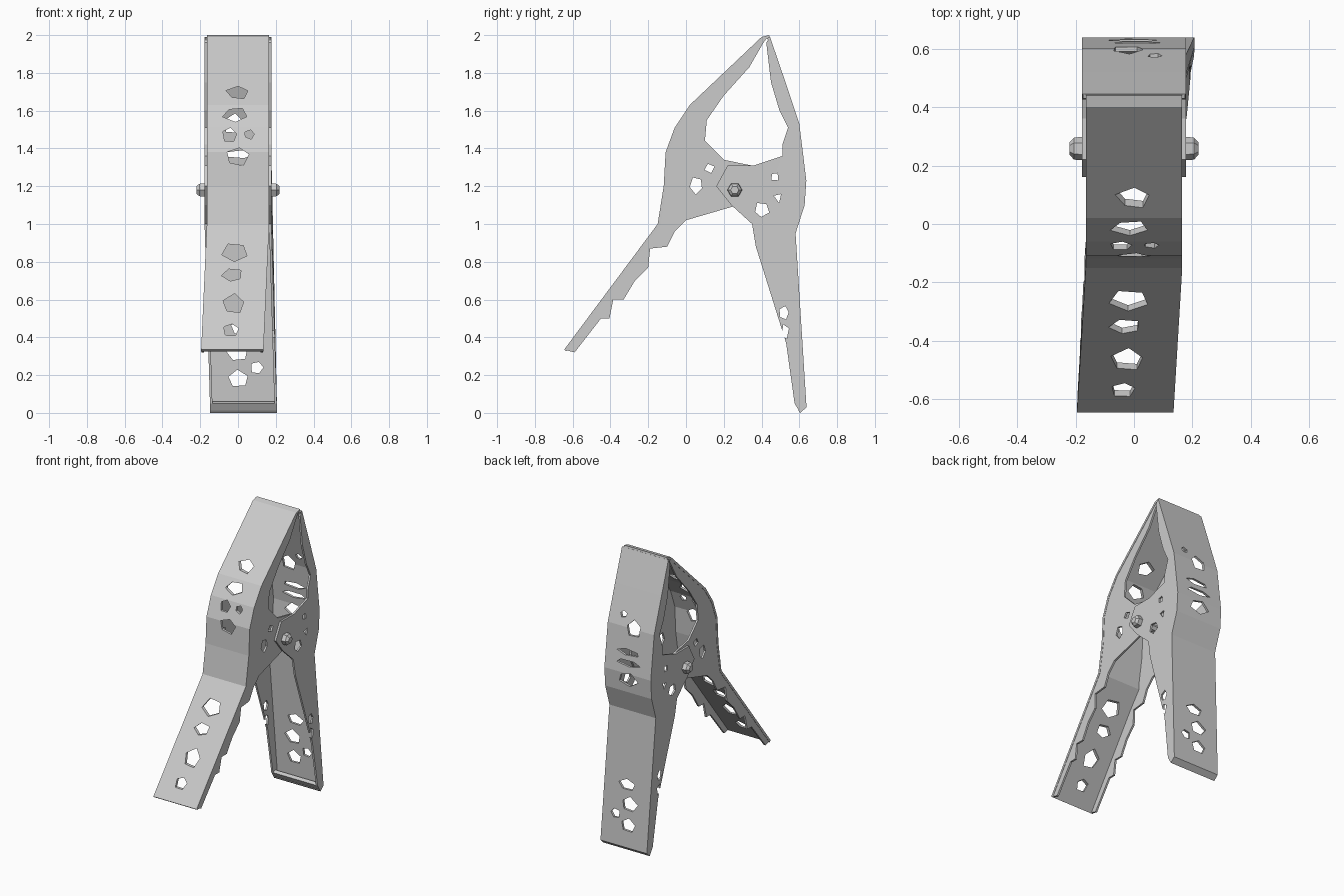
import bpy, bmesh, math, random
from mathutils import Vector

if "Cube" in bpy.data.objects:
    bpy.data.objects.remove(bpy.data.objects["Cube"])
random.seed(4)


def skew(x, y, z):
    # the legs drift slightly sideways below the pivot
    t = max(0.0, 1.0 - z)
    return (x + (-0.045 if y < 0.25 else 0.03) * t, y, z)


def add_object(name, bm, warp=True):
    if warp:
        for v in bm.verts:
            v.co = skew(*v.co)
    bmesh.ops.recalc_face_normals(bm, faces=bm.faces)
    me = bpy.data.meshes.new(name)
    bm.to_mesh(me)
    bm.free()
    ob = bpy.data.objects.new(name, me)
    bpy.context.collection.objects.link(ob)
    return ob


def prism(bm, base, offset):
    n = len(base)
    a = [bm.verts.new(p) for p in base]
    b = [bm.verts.new(Vector(p) + Vector(offset)) for p in base]
    bm.faces.new(a)
    bm.faces.new(b[::-1])
    for i in range(n):
        j = (i + 1) % n
        bm.faces.new((a[i], b[i], b[j], a[j]))


def ragged(u, v, ru, rv, n=5):
    # uneven hole outline
    s = random.uniform(0, 1)
    return [(u + ru * random.uniform(.85, 1.15) * math.cos(s + i * math.tau / n),
             v + rv * random.uniform(.85, 1.15) * math.sin(s + i * math.tau / n))
            for i in range(n)]


def cut(ob, bm):
    cutter = add_object("hole_cutter", bm, False)
    cutter.hide_render = True
    mod = ob.modifiers.new("holes", 'BOOLEAN')
    mod.operation, mod.solver, mod.object = 'DIFFERENCE', 'EXACT', cutter
    bpy.context.view_layer.objects.active = ob
    bpy.ops.object.modifier_apply(modifier=mod.name)
    bpy.data.objects.remove(cutter)


def spine(name, path, half, side, holes):
    # bent strip thickened towards the inside, then pierced
    pts = [Vector(p) for p in path]
    inner = []
    for i, p in enumerate(pts):
        d = (pts[min(i + 1, len(pts) - 1)] - pts[max(i - 1, 0)]).normalized()
        inner.append(p + Vector((d.y, -d.x)) * side * 0.016)
    bm = bmesh.new()
    prism(bm, [(-half, *p) for p in pts + inner[::-1]], (2 * half, 0, 0))
    ob = add_object(name, bm)
    bm = bmesh.new()
    for x, z, rx, rz in holes:
        prism(bm, [(u, -1, v) for u, v in ragged(x, z, rx, rz)], (0, 2, 0))
    cut(ob, bm)


def flange(name, outline, x, thick, holes):
    bm = bmesh.new()
    prism(bm, [(x, *p) for p in outline], (thick, 0, 0))
    ob = add_object(name, bm)
    bm = bmesh.new()
    for poly in holes:
        prism(bm, [(-0.5, *p) for p in poly], (1, 0, 0))
    cut(ob, bm)


front_path = [(-.645, .335), (-.15, 1.0), (-.118, 1.2), (-.108, 1.38),
              (-.06, 1.51), (.02, 1.63), (.40, 1.99), (.44, 2.0)]
front_inner = [(.41, 1.96), (.335, 1.83), (.2, 1.68), (.11, 1.55), (.10, 1.44),
               (.2, 1.34), (.37, 1.305), (.385, 1.2), (.34, 1.11), (.24, 1.09),
               (0, 1.02), (-.06, .96), (-.1, .88), (-.19, .87), (-.2, .77),
               (-.27, .7), (-.33, .6), (-.385, .6), (-.405, .5), (-.45, .5),
               (-.59, .32)]
back_path = [(.605, .0), (.638, .03), (.58, .95), (.628, 1.1), (.637, 1.23),
             (.60, 1.53), (.52, 1.77), (.445, 1.99)]
back_inner = [(.425, 1.96), (.45, 1.75), (.495, 1.6), (.54, 1.51), (.51, 1.42),
              (.51, 1.36), (.36, 1.31), (.22, 1.31), (.16, 1.2), (.24, 1.1),
              (.35, 1.0), (.37, .88), (.53, .37), (.575, .05)]

# outer strips of the two clamp halves, holes as x, z, half width, half height
spine("front_spine", front_path, .165, 1,
      [(-.035, .44, .045, .035), (-.02, .575, .057, .05), (-.03, .73, .055, .033),
       (-.015, .85, .065, .05), (0, 1.36, .062, .05), (-.045, 1.47, .04, .042),
       (.06, 1.475, .028, .025), (-.015, 1.58, .062, .035), (0, 1.695, .06, .035)])
spine("back_spine", back_path, .175, -1,
      [(0, .18, .058, .05), (.1, .24, .035, .035), (0, .32, .062, .05),
       (.02, .45, .06, .035), (0, 1.19, .07, .045), (0, 1.3, .085, .02),
       (0, 1.37, .085, .02), (-.02, 1.53, .06, .05), (.07, 1.6, .025, .022)])

# side flanges with small piercings
side_holes = [ragged(.055, 1.205, .036, .045), ragged(.125, 1.295, .026, .026, 4),
              ragged(.4, 1.075, .04, .04), ragged(.47, 1.25, .024, .024, 4),
              ragged(.488, 1.14, .024, .03, 3), ragged(.52, .53, .026, .034),
              ragged(.525, .43, .02, .04, 4)]
for label, s in (("left", -1), ("right", 1)):
    flange(f"front_flange_{label}", front_path + front_inner, s * .163, -s * .013, side_holes)
    flange(f"back_flange_{label}", back_path + back_inner, s * .177, -s * .013, side_holes)

# pivot rivet: faceted pin with tapered heads
bm = bmesh.new()
rings = []
for x, r in ((-.22, .022), (-.205, .038), (-.17, .04), (-.17, .025),
             (.17, .025), (.17, .04), (.205, .038), (.22, .022)):
    rings.append([bm.verts.new((x, .258 + r * math.cos(i * math.tau / 6),
                                1.18 + r * math.sin(i * math.tau / 6))) for i in range(6)])
for a, b in zip(rings, rings[1:]):
    for i in range(6):
        j = (i + 1) % 6
        bm.faces.new((a[i], a[j], b[j], b[i]))
bm.faces.new(rings[0])
bm.faces.new(rings[-1])
add_object("pivot_rivet", bm)
# bottom lip closing the back leg channel
bm = bmesh.new()
prism(bm, [(-.175, .605, 0), (-.175, .625, .02), (-.175, .6, .06), (-.175, .575, .05)], (.35, 0, 0))
add_object("back_leg_lip", bm)
